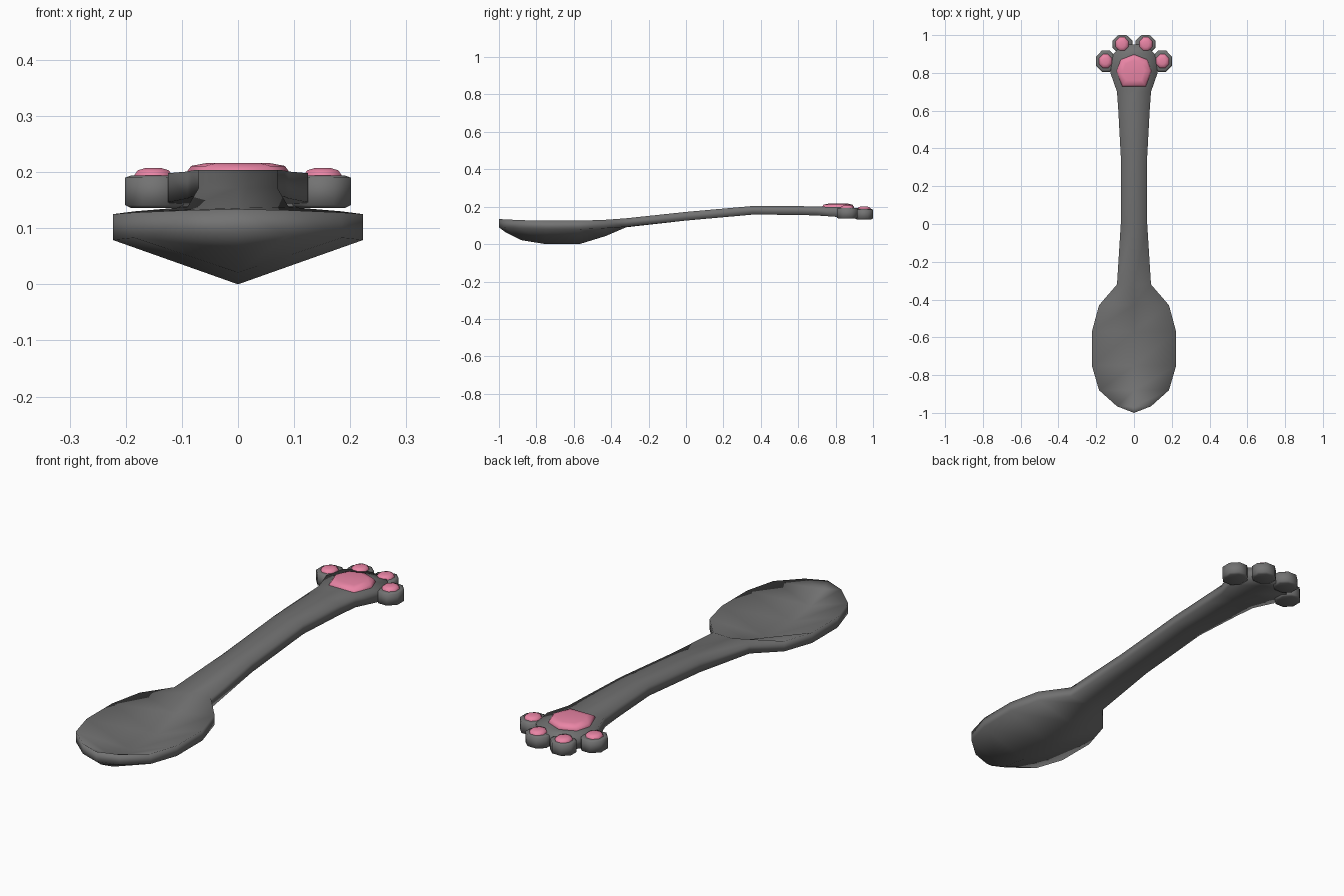
import bpy, bmesh, math

if "Cube" in bpy.data.objects:
    bpy.data.objects.remove(bpy.data.objects["Cube"])


def material(name, color):
    m = bpy.data.materials.new(name)
    m.diffuse_color = (*color, 1)
    m.use_nodes = True
    m.node_tree.nodes["Principled BSDF"].inputs["Base Color"].default_value = m.diffuse_color
    return m


pink = material("pink_pad", (0.82, 0.235, 0.38))
grey = material("dark_grey", (0.17, 0.17, 0.17))


def finish(name, bm, mat):
    bmesh.ops.remove_doubles(bm, verts=bm.verts, dist=0.0005)
    bmesh.ops.recalc_face_normals(bm, faces=bm.faces)
    me = bpy.data.meshes.new(name)
    bm.to_mesh(me)
    bm.free()
    for p in me.polygons:
        p.use_smooth = True
    me.materials.append(mat)
    ob = bpy.data.objects.new(name, me)
    bpy.context.collection.objects.link(ob)
    return ob


def stack(name, outline, levels, mat):
    """Closed solid from an outline scaled about its centre at each (z, scale)."""
    bm = bmesh.new()
    cx = sum(p[0] for p in outline) / len(outline)
    cy = sum(p[1] for p in outline) / len(outline)
    rings = [[bm.verts.new((cx + (x - cx) * s, cy + (y - cy) * s, z)) for x, y in outline]
             for z, s in levels]
    n = len(outline)
    for a, b in zip(rings, rings[1:]):
        for i in range(n):
            bm.faces.new((a[i], a[(i + 1) % n], b[(i + 1) % n], b[i]))
    bm.faces.new(rings[0][::-1])
    bm.faces.new(rings[-1])
    return finish(name, bm, mat)


def oval(cx, cy, rx, ry, n=8):
    return [(cx + rx * math.cos((i + 0.5) * 2 * math.pi / n) / math.cos(math.pi / n),
             cy + ry * math.sin((i + 0.5) * 2 * math.pi / n) / math.cos(math.pi / n))
            for i in range(n)]


# Spoon body stations: y, half width, top z at edge, top z at centre, thickness
stations = [
    (-1.0, 0.0, 0.134, 0.134, 0.044), (-0.965, 0.09, 0.132, 0.108, 0.045),
    (-0.88, 0.185, 0.128, 0.066, 0.045), (-0.75, 0.223, 0.125, 0.046, 0.046),
    (-0.57, 0.223, 0.125, 0.046, 0.046), (-0.43, 0.185, 0.13, 0.088, 0.045),
    (-0.32, 0.09, 0.138, 0.136, 0.046), (0.0, 0.07, 0.172, 0.172, 0.046),
    (0.36, 0.07, 0.204, 0.204, 0.046), (0.6, 0.083, 0.203, 0.203, 0.047),
    (0.70, 0.09, 0.201, 0.201, 0.048), (0.80, 0.125, 0.198, 0.198, 0.052),
    (0.90, 0.11, 0.194, 0.194, 0.054), (0.95, 0.06, 0.188, 0.188, 0.052),
]
bm = bmesh.new()
loops = []
for y, w, ze, zc, t in stations:
    pts = [(-w, ze), (0, zc), (w, ze), (w, ze - t), (0, zc - t), (-w, ze - t)]
    loops.append([bm.verts.new((x, y, z)) for x, z in pts])
for a, b in zip(loops, loops[1:]):
    for i in range(6):
        bm.faces.new((a[i], a[(i + 1) % 6], b[(i + 1) % 6], b[i]))
bm.faces.new(loops[-1])
finish("spoon_body", bm, grey)

# Palm pad
half = [(0.065, 0.725), (0.095, 0.81), (0.072, 0.872)]
palm = half + [(0, 0.9)] + [(-x, y) for x, y in reversed(half)]
stack("palm_pad", palm, [(0.185, 0.97), (0.199, 0.97), (0.211, 0.88), (0.216, 0.6)], pink)

# Toes with their pads
for side, label in ((-1, "left"), (1, "right")):
    for kind, x, y, rx, ry, z0, z1 in (("outer", 0.149, 0.862, 0.052, 0.056, 0.136, 0.194),
                                       ("inner", 0.061, 0.952, 0.052, 0.048, 0.132, 0.188)):
        stack(f"{label}_{kind}_toe", oval(side * x, y, rx, ry),
              [(z0, 0.8), (z0 + 0.005, 1), (z1 - 0.004, 1), (z1, 0.8)], grey)
        stack(f"{label}_{kind}_toe_pad", oval(side * (x + 0.002), y, 0.034, 0.037),
              [(z1 - 0.01, 1), (z1, 1), (z1 + 0.009, 0.82), (z1 + 0.013, 0.45)], pink)
